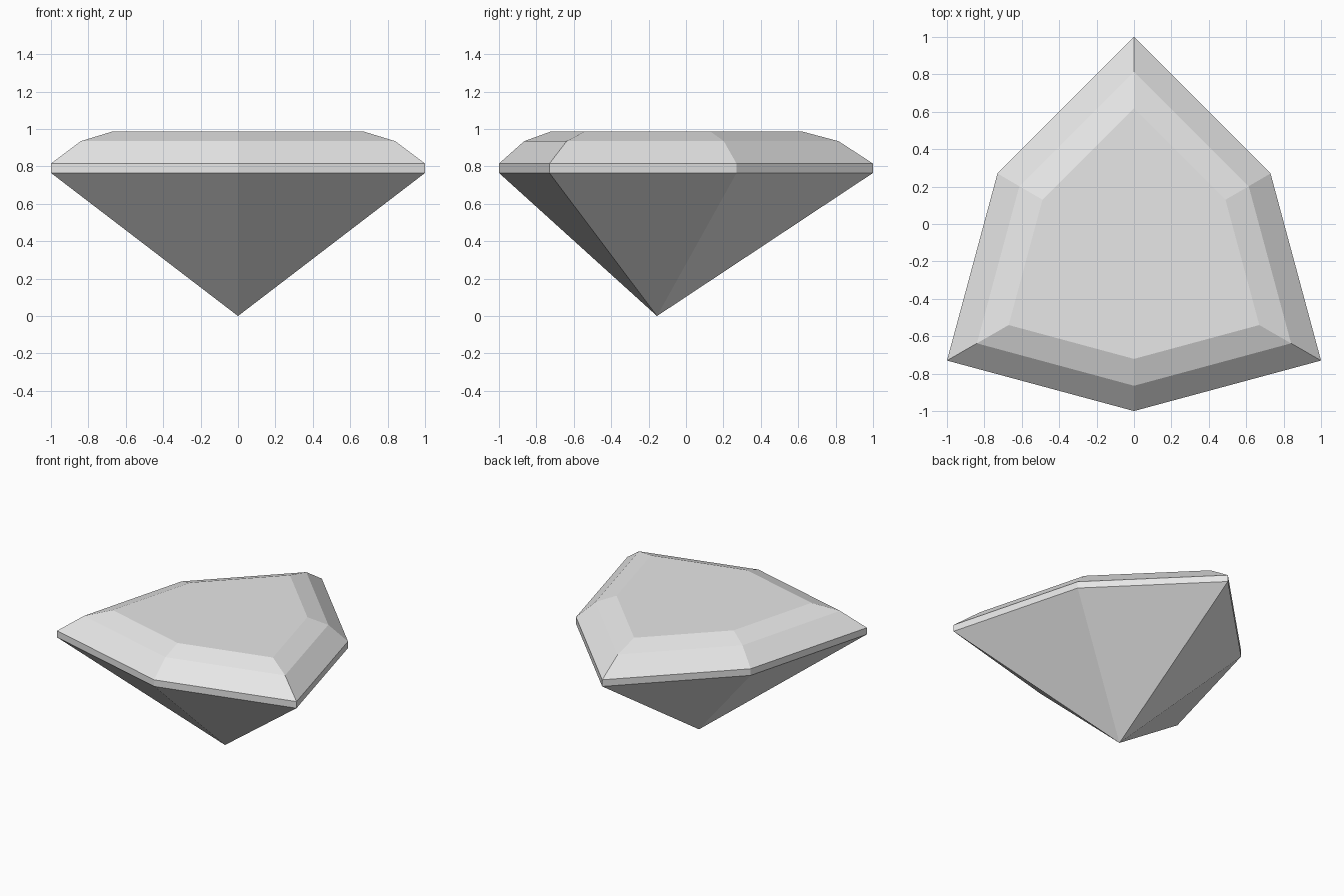
import bpy
import bmesh

cube = bpy.data.objects.get("Cube")
if cube:
    bpy.data.objects.remove(cube, do_unlink=True)

# Single pale grey material
grey = bpy.data.materials.new("pale_grey")
grey.use_nodes = True
colour = (0.8, 0.8, 0.8, 1)
grey.diffuse_color = colour
grey.node_tree.nodes["Principled BSDF"].inputs["Base Color"].default_value = colour

# Six-sided girdle outline: right half mirrored to the left
CENTRE_Y = -0.155
half = [(1, -0.73), (0.73, 0.27)]
outline = [(0, -1)] + half + [(0, 1)] + [(-x, y) for x, y in reversed(half)]

# (scale about the centre, height) for girdle base, girdle top, crown break, table
levels = [(1, 0.765), (1, 0.815), (0.84, 0.935), (0.67, 0.987)]

bm = bmesh.new()
rings = [[bm.verts.new((x * s, CENTRE_Y + (y - CENTRE_Y) * s, z)) for x, y in outline]
         for s, z in levels]
count = len(outline)

# Pavilion facets meeting at the lower point
tip = bm.verts.new((0, CENTRE_Y, 0))
for i in range(count):
    bm.faces.new((tip, rings[0][(i + 1) % count], rings[0][i]))

# Girdle and crown facets
for low, high in zip(rings, rings[1:]):
    for i in range(count):
        j = (i + 1) % count
        bm.faces.new((low[i], low[j], high[j], high[i]))

# Flat table on top
bm.faces.new(rings[-1])
bmesh.ops.recalc_face_normals(bm, faces=bm.faces)

mesh = bpy.data.meshes.new("cut_gem")
bm.to_mesh(mesh)
bm.free()
mesh.materials.append(grey)
bpy.context.collection.objects.link(bpy.data.objects.new("cut_gem", mesh))
